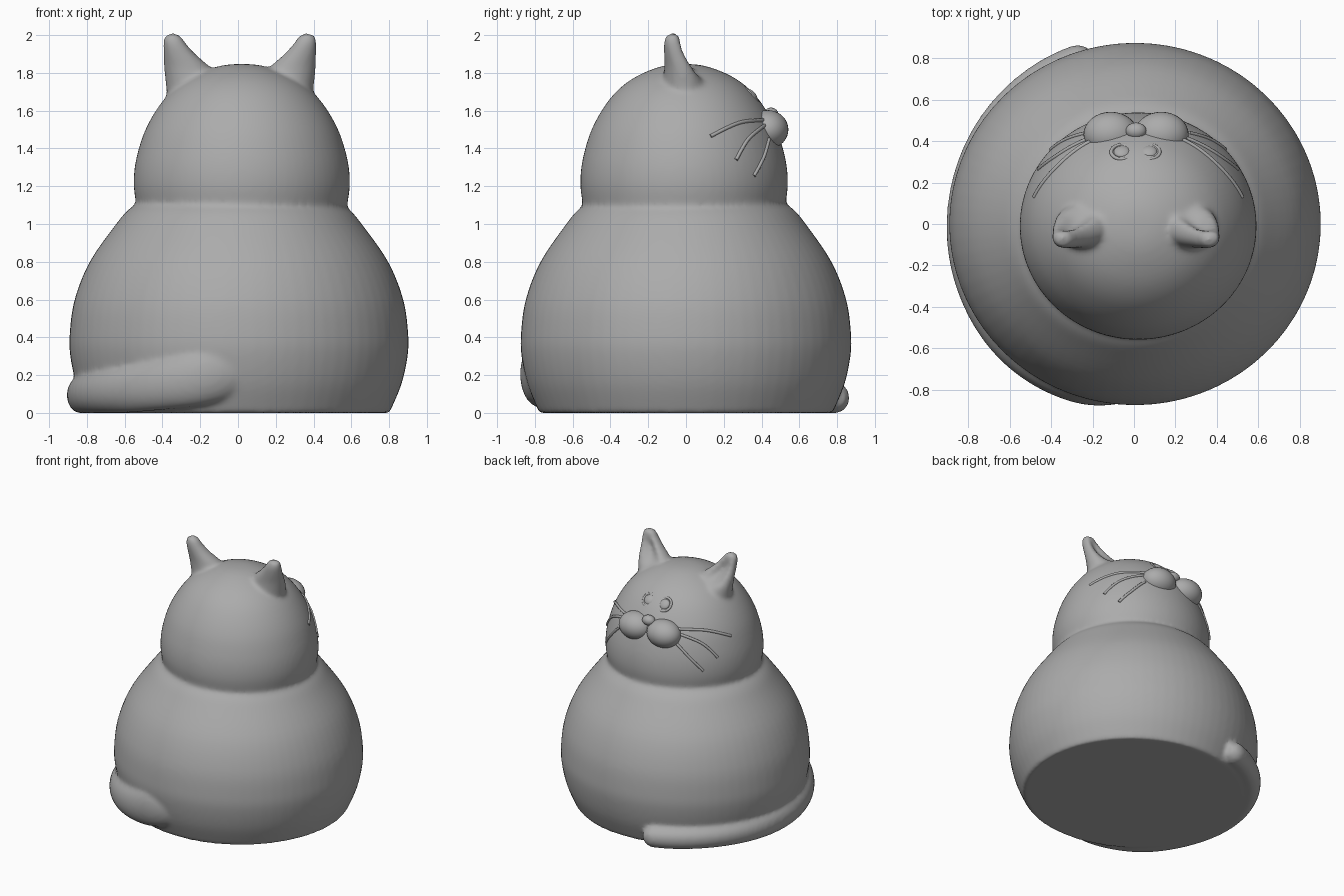
import bpy, bmesh
from math import sin, cos, pi, sqrt, exp, radians
from mathutils import Vector

if "Cube" in bpy.data.objects:
    bpy.data.objects.remove(bpy.data.objects["Cube"])

grey = bpy.data.materials.new("dark_grey")
grey.diffuse_color = (.41, .41, .41, 1)
grey.use_nodes = True
grey.node_tree.nodes["Principled BSDF"].inputs["Base Color"].default_value = grey.diffuse_color


def spline(rows, steps):
    """Catmull-Rom through rows of numbers."""
    out = []
    for i in range(len(rows) - 1):
        a, b, c, d = (rows[max(0, min(len(rows) - 1, i + k))] for k in (-1, 0, 1, 2))
        for s in range(steps):
            t = s / steps
            out.append([0.5 * (2 * q + (r - p) * t + (2 * p - 5 * q + 4 * r - u) * t * t
                               + (3 * q - p - 3 * r + u) * t ** 3)
                        for p, q, r, u in zip(a, b, c, d)])
    return out + [list(rows[-1])]


def loft(bm, rings):
    """Skin closed rings of points and cap both ends."""
    vs = [[bm.verts.new(p) for p in ring] for ring in rings]
    n = len(vs[0])
    for a, b in zip(vs, vs[1:]):
        for i in range(n):
            j = (i + 1) % n
            bm.faces.new((a[i], a[j], b[j], b[i]))
    bm.faces.new(vs[0][::-1])
    bm.faces.new(vs[-1])


def lathe(profile, cx, cy, sy, n=72):
    return [[(cx + r * cos(2 * pi * i / n), cy + sy * r * sin(2 * pi * i / n), z)
             for i in range(n)] for r, z in profile]


def smooth_part(name):
    ob = bpy.context.object
    ob.name = name
    ob.data.materials.append(grey)
    bpy.ops.object.shade_smooth()
    return ob


def blob(name, loc, scale, tilt=0):
    bpy.ops.mesh.primitive_uv_sphere_add(segments=32, ring_count=18, radius=1,
                                         location=loc, rotation=(tilt, 0, 0))
    smooth_part(name).scale = scale


bm = bmesh.new()

# body
body = spline([(.797, 0), (.86, .15), (.893, .3), (.896, .42), (.87, .6), (.79, .8),
               (.65, 1.0), (.58, 1.08), (.5, 1.13)], 5)
loft(bm, lathe(body, .005, 0, .975))

# head
HX, HY, HS = .02, -.01, .96
head = spline([(.54, 1.0), (.558, 1.1), (.572, 1.2), (.567, 1.3), (.545, 1.4), (.51, 1.5),
               (.455, 1.6), (.385, 1.69), (.3, 1.76), (.2, 1.81), (.1, 1.84), (.004, 1.848)], 4)
loft(bm, lathe(head, HX, HY, HS))

# ears: centre x, centre y, z, x radius, y radius, hollow depth
ear = spline([(.25, 0, 1.64, .13, .12, 0), (.255, -.01, 1.76, .14, .11, .1),
              (.28, -.025, 1.83, .122, .09, .7), (.32, -.05, 1.9, .085, .067, .8),
              (.347, -.066, 1.96, .059, .052, .4), (.355, -.07, 1.995, .042, .036, 0),
              (.355, -.07, 2.01, .01, .01, 0)], 4)
for side in (-1, 1):
    rings = []
    for x, y, z, rx, ry, dent in ear:
        ring = []
        for i in range(32):
            a = 2 * pi * i / 32
            k = 1 - dent * exp(-((a - pi / 2) / .6) ** 2)
            ring.append((.01 + side * (x + rx * cos(a)), y + ry * sin(a) * k, z))
        rings.append(ring)
    loft(bm, rings)

# tail wrapped round the left side: angle, path radius, z, radial and vertical radius
tail = spline([(277, .74, .24, .07, .1), (268, .775, .22, .085, .14), (257, .81, .2, .09, .16),
               (245, .825, .165, .09, .145), (225, .832, .125, .09, .125), (200, .825, .105, .088, .108),
               (170, .82, .09, .085, .1), (140, .822, .085, .085, .09), (112, .83, .08, .082, .085),
               (107, .83, .08, .075, .075), (104, .83, .08, .04, .04)], 6)
rings = []
for ang, R, z, rr, rz in tail:
    c, s = cos(radians(ang)), sin(radians(ang))
    rings.append([((R + rr * cos(t)) * c, (R + rr * cos(t)) * s, max(0, z + rz * sin(t)))
                  for t in (2 * pi * i / 28 for i in range(28))])
loft(bm, rings)

# fuse body, head, ears and tail with soft creases
bmesh.ops.recalc_face_normals(bm, faces=bm.faces)
me = bpy.data.meshes.new("body")
bm.to_mesh(me)
bm.free()
me.materials.append(grey)
ob = bpy.data.objects.new("body", me)
bpy.context.collection.objects.link(ob)
m = ob.modifiers.new("fuse", 'REMESH')
m.mode = 'VOXEL'
m.voxel_size = .015
m.use_smooth_shade = True
m = ob.modifiers.new("soften", 'SMOOTH')
m.factor = .5
m.iterations = 8

# muzzle and nose
for side, label in ((-1, "left"), (1, "right")):
    blob("muzzle_" + label, (.01 + side * .122, .432, 1.5), (.132, .11, .103))
blob("nose", (.01, .45, 1.578), (.05, .04, .038))

# eyes: domes inside thin raised rims
for side, label in ((-1, "left"), (1, "right")):
    p = (.007 + side * .065, .348, 1.682)
    blob("eye_" + label, p, (.04, .04, .02), radians(-48))
    bpy.ops.mesh.primitive_torus_add(major_radius=.052, minor_radius=.009, major_segments=32,
                                     minor_segments=10, location=p, rotation=(radians(-48), 0, 0))
    smooth_part("eye_rim_" + label)


# whiskers lying on the head surface
def on_head(y, z, side):
    for (r0, z0), (r1, z1) in zip(head, head[1:]):
        if z0 <= z <= z1:
            r = r0 + (r1 - r0) * (z - z0) / (z1 - z0)
            return Vector((HX + side * sqrt(max(0, r * r - ((y - HY) / HS) ** 2)), y, z))


paths = [[(.41, 1.55), (.28, 1.535), (.13, 1.465)],
         [(.42, 1.525), (.33, 1.45), (.265, 1.34)],
         [(.44, 1.45), (.41, 1.35), (.36, 1.255)]]
for side, label in ((-1, "left"), (1, "right")):
    cu = bpy.data.curves.new("whiskers_" + label, 'CURVE')
    cu.dimensions = '3D'
    cu.bevel_depth = .01
    cu.bevel_resolution = 2
    cu.use_fill_caps = True
    cu.materials.append(grey)
    for path in paths:
        pts = [on_head(y, z, side) for y, z in spline(path, 8)]
        sp = cu.splines.new('POLY')
        sp.points.add(len(pts) - 1)
        for q, v in zip(sp.points, pts):
            q.co = (*v, 1)
    bpy.context.collection.objects.link(bpy.data.objects.new("whiskers_" + label, cu))
